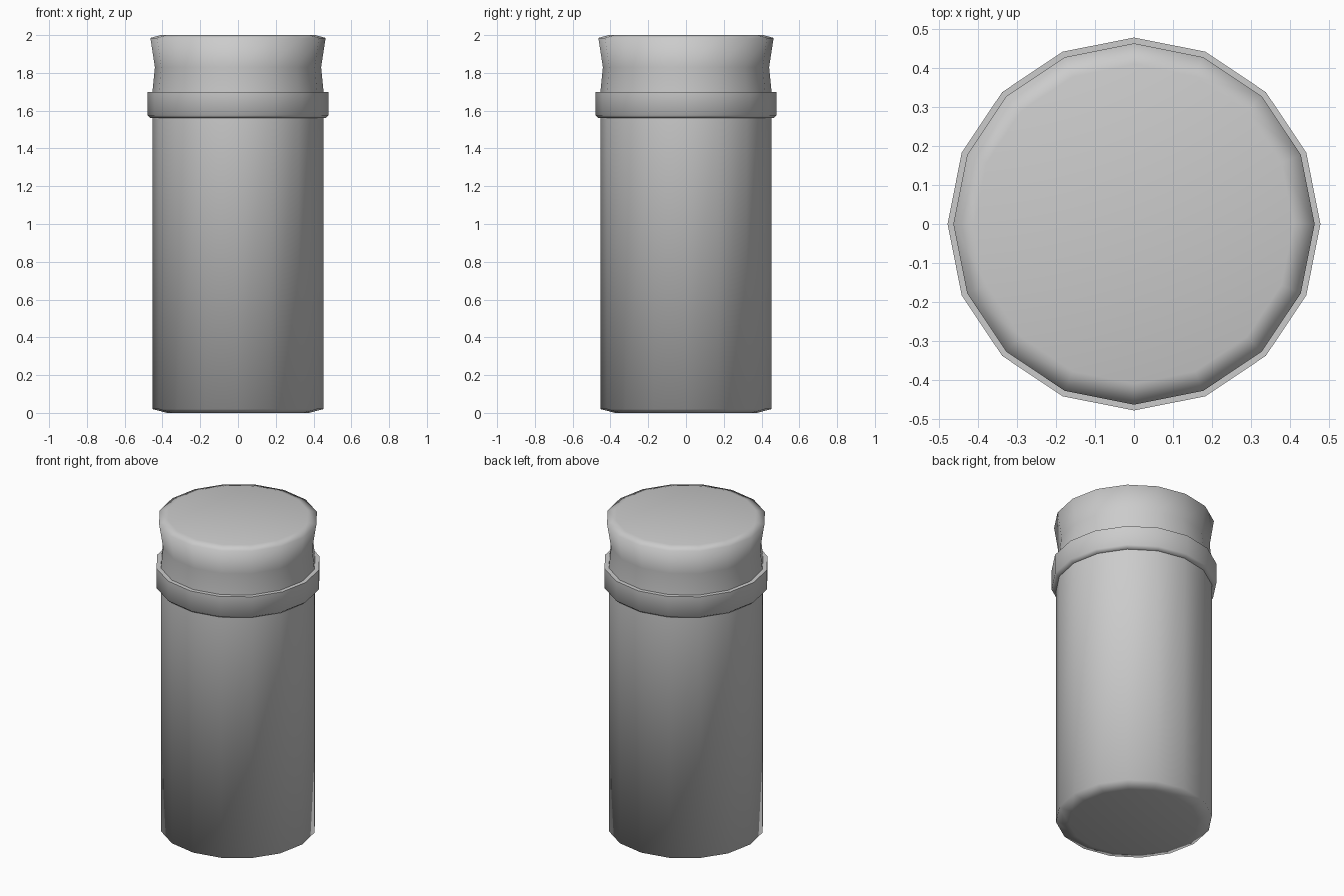
import bpy, bmesh, math

if "Cube" in bpy.data.objects:
    bpy.data.objects.remove(bpy.data.objects["Cube"])

SIDES = 16


def lathe(name, profile, closed=False):
    """Revolve a (radius, z) profile; open profiles get end caps."""
    bm = bmesh.new()
    rings = []
    for r, z in profile:
        rings.append([bm.verts.new((r * math.cos(2 * math.pi * i / SIDES),
                                    r * math.sin(2 * math.pi * i / SIDES), z))
                      for i in range(SIDES)])
    pairs = list(zip(rings, rings[1:]))
    if closed:
        pairs.append((rings[-1], rings[0]))
    for low, high in pairs:
        for i in range(SIDES):
            j = (i + 1) % SIDES
            bm.faces.new((low[i], low[j], high[j], high[i]))
    if not closed:
        bm.faces.new(rings[0][::-1])
        bm.faces.new(rings[-1])
    bmesh.ops.recalc_face_normals(bm, faces=bm.faces)
    for f in bm.faces:
        f.smooth = True
    # keep only the hard corners sharp
    for e in bm.edges:
        if len(e.link_faces) == 2 and e.calc_face_angle() > math.radians(85):
            e.smooth = False
    mesh = bpy.data.meshes.new(name)
    bm.to_mesh(mesh)
    bm.free()
    obj = bpy.data.objects.new(name, mesh)
    bpy.context.collection.objects.link(obj)
    return obj


# Body: softened base, straight wall, pinched neck and flared softened top
lathe("body", [(0.375, 0.0), (0.453, 0.02), (0.453, 1.70),
               (0.44, 1.83), (0.464, 1.985), (0.41, 2.0)])

# Collar band around the neck
lathe("collar", [(0.44, 1.56), (0.462, 1.56), (0.479, 1.575),
                 (0.479, 1.70), (0.44, 1.70)], closed=True)
